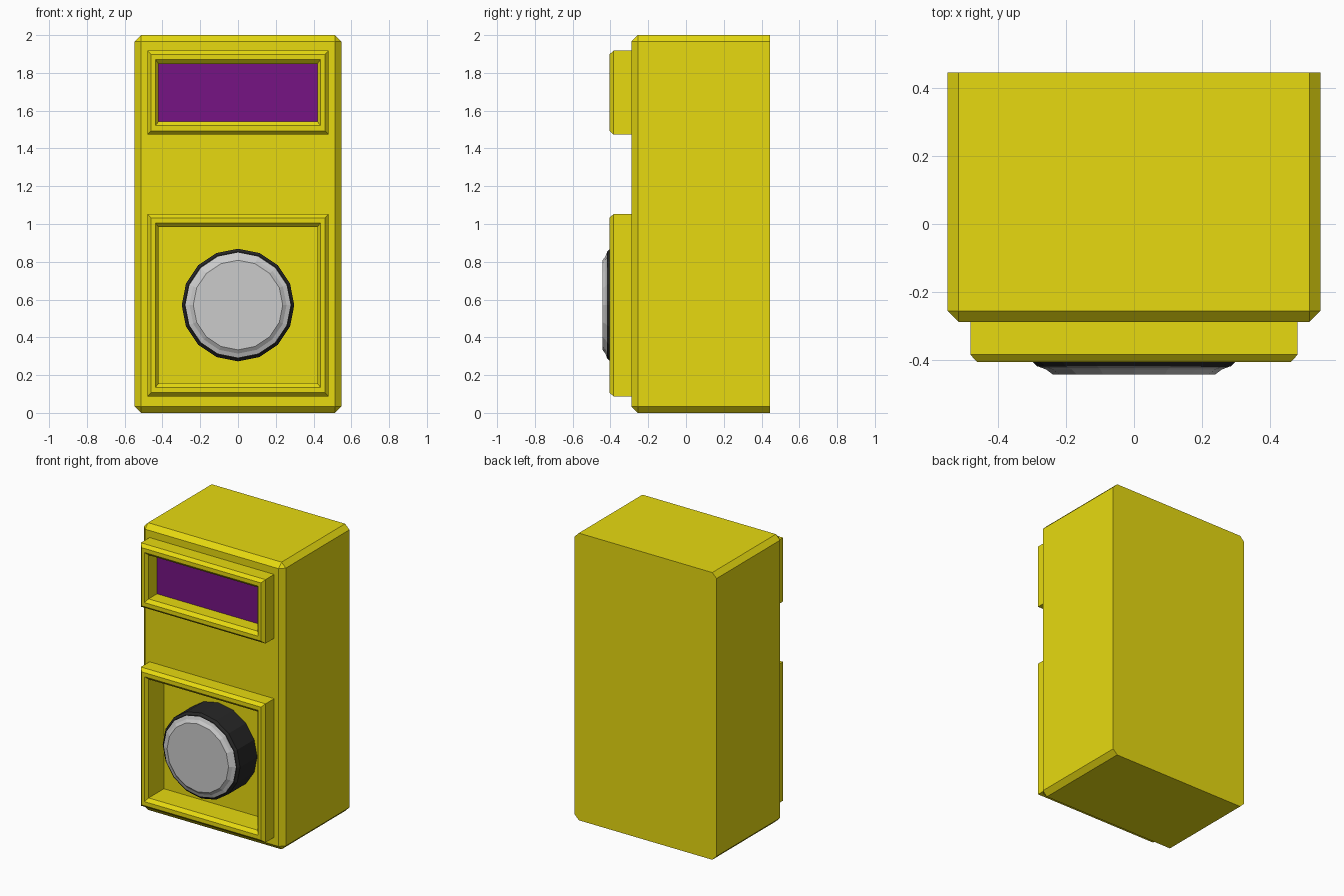
import bpy, bmesh, math

if "Cube" in bpy.data.objects:
    bpy.data.objects.remove(bpy.data.objects["Cube"])


def material(name, rgb):
    m = bpy.data.materials.new(name)
    m.diffuse_color = (*rgb, 1)
    m.use_nodes = True
    m.node_tree.nodes["Principled BSDF"].inputs["Base Color"].default_value = m.diffuse_color
    return m


YELLOW = material("yellow", (0.8, 0.7, 0.005))
PURPLE = material("purple", (0.18, 0.007, 0.23))
BLACK = material("black", (0.02, 0.02, 0.02))


def finish(name, bm, mat=None):
    bmesh.ops.recalc_face_normals(bm, faces=bm.faces)
    me = bpy.data.meshes.new(name)
    bm.to_mesh(me)
    bm.free()
    ob = bpy.data.objects.new(name, me)
    bpy.context.collection.objects.link(ob)
    if mat:
        me.materials.append(mat)
    return ob


def box_mesh(x, y0, y1, z0, z1):
    bm = bmesh.new()
    bmesh.ops.create_cube(bm, size=1)
    for v in bm.verts:
        v.co = (2 * x * v.co.x, y0 + (v.co.y + 0.5) * (y1 - y0), z0 + (v.co.z + 0.5) * (z1 - z0))
    return bm


def bridge(bm, loops):
    for a, b in zip(loops, loops[1:]):
        for i in range(len(a)):
            j = (i + 1) % len(a)
            bm.faces.new((a[i], a[j], b[j], b[i]))


def frame(name, z0, z1):
    # Section swept round a rectangle: inset in x, inset in z, depth
    section = [(0, 0, -0.28), (0, 0, -0.383), (0.02, 0.02, -0.405),
               (0.043, 0.048, -0.405), (0.06, 0.07, -0.383), (0.06, 0.07, -0.28)]
    bm = bmesh.new()
    loops = []
    for ix, iz, y in section:
        x, lo, hi = 0.48 - ix, z0 + iz, z1 - iz
        loops.append([bm.verts.new((a, y, b)) for a, b in
                      ((-x, lo), (x, lo), (x, hi), (-x, hi))])
    bridge(bm, loops + loops[:1])
    return finish(name, bm, YELLOW)


def turned(name, profile, zc, mat=None, n=16):
    # Turned solid about the y axis, profile given as radius, y
    bm = bmesh.new()
    loops = [[bm.verts.new((r * math.cos(2 * math.pi * i / n), y,
                            zc + r * math.sin(2 * math.pi * i / n))) for i in range(n)]
             for r, y in profile]
    bridge(bm, loops)
    bm.faces.new(loops[0])
    bm.faces.new(loops[-1])
    return finish(name, bm, mat)


# Body: chamfered everywhere except round the flat back
bm = box_mesh(0.547, -0.288, 0.445, 0, 2)
edges = [e for e in bm.edges if min(v.co.y for v in e.verts) < 0]
bmesh.ops.bevel(bm, geom=edges, offset=0.033, segments=1, affect='EDGES')
body = finish("body", bm, YELLOW)

# Deep recess behind the lower frame
cutter = finish("recess_cutter", box_mesh(0.42, -0.6, -0.215, 0.157, 0.983), YELLOW)
cutter.hide_render = True
mod = body.modifiers.new("recess", 'BOOLEAN')
mod.object = cutter
mod.operation = 'DIFFERENCE'
mod.solver = 'EXACT'
bpy.context.view_layer.objects.active = body
bpy.ops.object.modifier_apply(modifier=mod.name)
bpy.data.objects.remove(cutter)

# Frames and display
frame("upper_frame", 1.473, 1.918)
frame("lower_frame", 0.087, 1.053)
finish("display_screen", box_mesh(0.42, -0.291, -0.28, 1.543, 1.848), PURPLE)

# Round button: dark barrel with pale cap
turned("button_barrel", [(0.298, -0.21), (0.298, -0.403), (0.283, -0.418), (0.26, -0.418)], 0.571, BLACK)
turned("button_cap", [(0.278, -0.41), (0.278, -0.419), (0.257, -0.427),
                      (0.237, -0.442)], 0.571)
